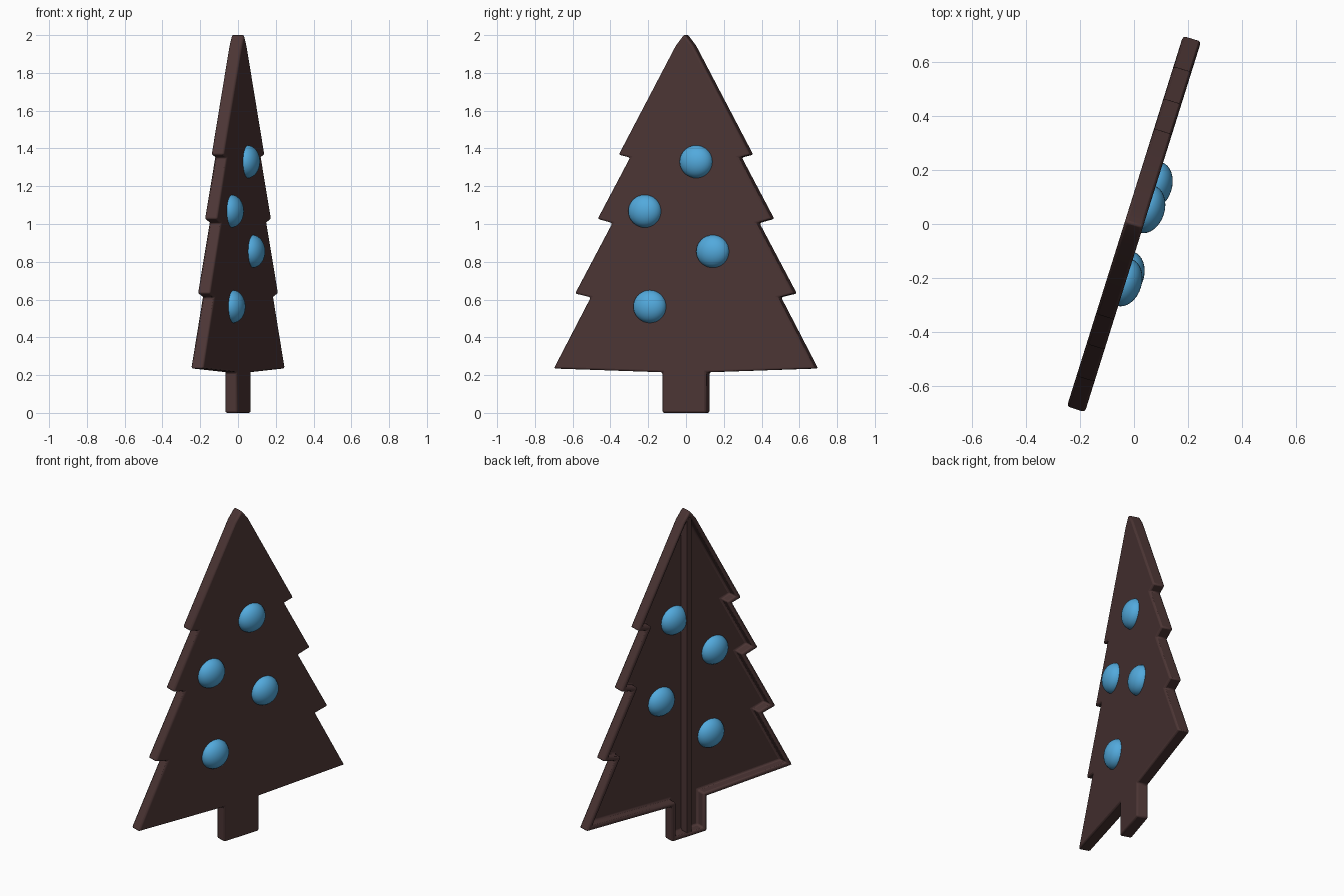
import bpy, bmesh, math
from mathutils import Matrix

if "Cube" in bpy.data.objects:
    bpy.data.objects.remove(bpy.data.objects["Cube"])

TURN = Matrix.Rotation(math.radians(-17.4), 4, 'Z')
HALF = 0.035          # half thickness of the plate
RIM, DEPTH = 0.025, 0.058


def material(name, rgb):
    m = bpy.data.materials.new(name)
    m.diffuse_color = (*rgb, 1)
    m.use_nodes = True
    m.node_tree.nodes["Principled BSDF"].inputs["Base Color"].default_value = m.diffuse_color
    return m


brown = material("dark_brown", (0.072, 0.036, 0.035))
blue = material("blue", (0.085, 0.40, 0.72))


def make(name, bm, mat):
    bmesh.ops.recalc_face_normals(bm, faces=bm.faces)
    me = bpy.data.meshes.new(name)
    bm.to_mesh(me)
    bm.free()
    me.materials.append(mat)
    ob = bpy.data.objects.new(name, me)
    ob.matrix_world = TURN
    bpy.context.collection.objects.link(ob)
    return ob


def smooth(ob, angle):
    bpy.ops.object.select_all(action='DESELECT')
    bpy.context.view_layer.objects.active = ob
    ob.select_set(True)
    bpy.ops.object.shade_smooth_by_angle(angle=math.radians(angle))


# Tree plate: half outline mirrored, extruded, hollowed from the back
half = [(0.122, 0), (0.122, 0.215), (0.725, 0.235), (0.52, 0.612),
        (0.607, 0.632), (0.4, 1.005), (0.482, 1.027), (0.302, 1.352),
        (0.365, 1.367), (0.048, 1.945)]
outline = half + [(0, 2.005)] + [(-u, z) for u, z in reversed(half)]
bm = bmesh.new()
front = bm.faces.new([bm.verts.new((HALF, u, z)) for u, z in outline])
bm.normal_update()
ext = bmesh.ops.extrude_face_region(bm, geom=[front], use_keep_orig=True)
back = [g for g in ext['geom'] if isinstance(g, bmesh.types.BMFace)][0]
bmesh.ops.translate(bm, vec=(-2 * HALF, 0, 0), verts=back.verts[:])
bmesh.ops.recalc_face_normals(bm, faces=bm.faces)
bmesh.ops.inset_region(bm, faces=[back], thickness=RIM, use_even_offset=True)
ext = bmesh.ops.extrude_face_region(bm, geom=[back])
floor = [g for g in ext['geom'] if isinstance(g, bmesh.types.BMVert)]
bmesh.ops.translate(bm, vec=(DEPTH, 0, 0), verts=floor)
if back.is_valid:
    bmesh.ops.delete(bm, geom=[back], context='FACES_ONLY')
plate = make("tree_plate", bm, brown)
bev = plate.modifiers.new("soft_edges", 'BEVEL')
bev.width, bev.segments = 0.01, 2
bev.limit_method, bev.angle_limit = 'ANGLE', math.radians(30)
smooth(plate, 40)

# Stiffening rib down the middle of the hollow back
bm = bmesh.new()
bmesh.ops.create_cube(bm, size=1, matrix=Matrix.Translation((-0.001, 0, 0.985))
                      @ Matrix.Diagonal((0.06, 0.032, 1.94, 1)))
make("back_rib", bm, brown)

# Flattened round ornaments passing through the plate
for i, (u, z) in enumerate([(0.067, 1.33), (-0.218, 1.068),
                            (0.159, 0.855), (-0.19, 0.563)]):
    bm = bmesh.new()
    bmesh.ops.create_uvsphere(bm, u_segments=32, v_segments=16, radius=1,
                              matrix=Matrix.Translation((0.03, u, z))
                              @ Matrix.Diagonal((0.065, 0.091, 0.087, 1)))
    smooth(make(f"ornament_{i + 1}", bm, blue), 60)
